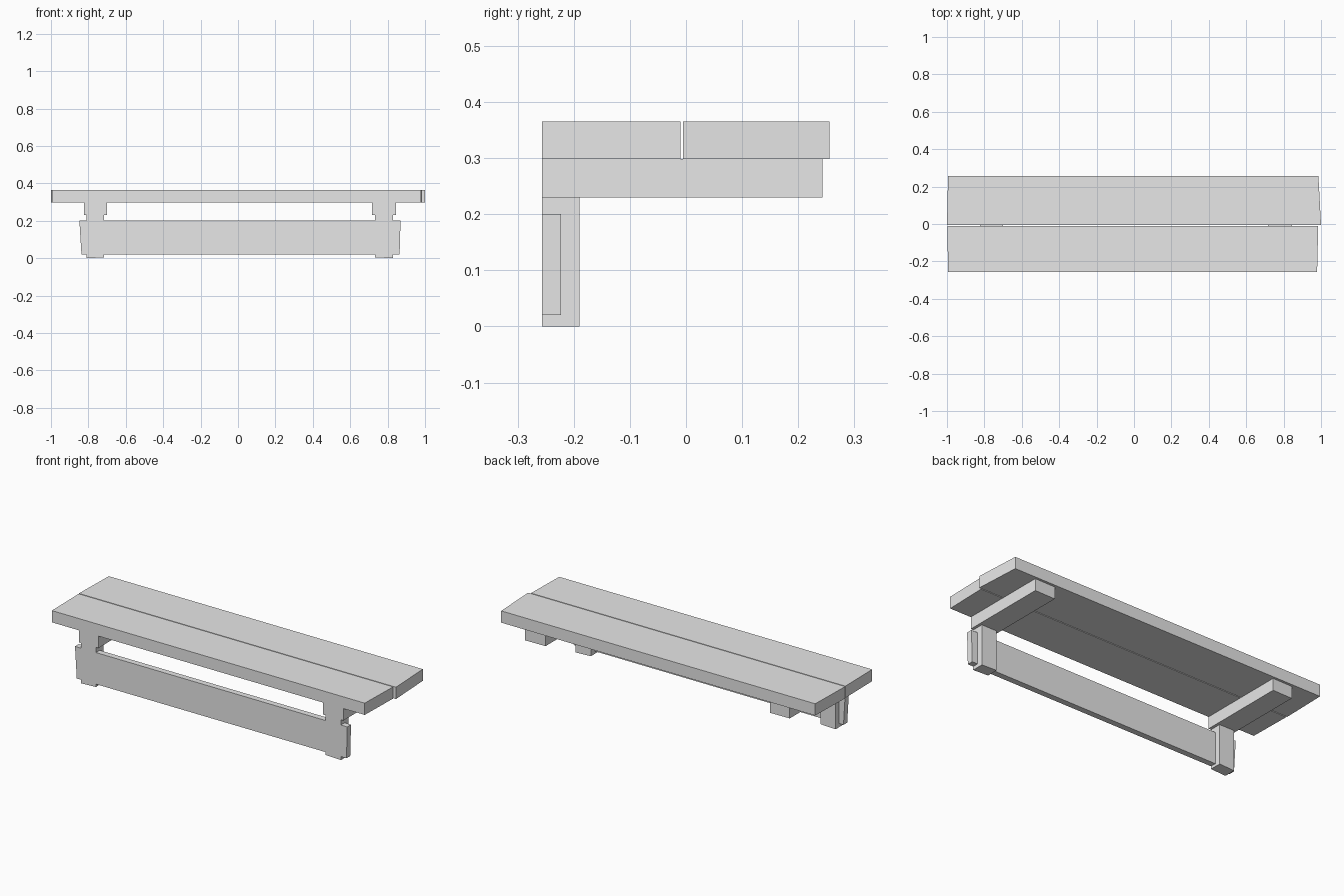
import bpy
import bmesh

cube = bpy.data.objects.get("Cube")
if cube:
    bpy.data.objects.remove(cube, do_unlink=True)

grey = bpy.data.materials.new("plain_grey")
grey.use_nodes = True
colour = (0.8, 0.8, 0.8, 1)
grey.diffuse_color = colour
grey.node_tree.nodes["Principled BSDF"].inputs["Base Color"].default_value = colour


def prism(name, outline, direction):
    """Extrude a flat outline of 3D points along a direction."""
    bm = bmesh.new()
    face = bm.faces.new([bm.verts.new(p) for p in outline])
    result = bmesh.ops.extrude_face_region(bm, geom=[face])
    moved = [g for g in result["geom"] if isinstance(g, bmesh.types.BMVert)]
    bmesh.ops.translate(bm, verts=moved, vec=direction)
    bmesh.ops.recalc_face_normals(bm, faces=bm.faces)
    mesh = bpy.data.meshes.new(name)
    bm.to_mesh(mesh)
    bm.free()
    mesh.materials.append(grey)
    obj = bpy.data.objects.new(name, mesh)
    bpy.context.collection.objects.link(obj)
    return obj


FRONT = -0.257
SEAT_LOW, SEAT_TOP = 0.298, 0.365


def plank(name, outline):
    prism(name, [(x, y, SEAT_LOW) for x, y in outline], (0, 0, SEAT_TOP - SEAT_LOW))


# Seat planks with slightly skewed saw cuts at the ends
plank("front_plank", [(-0.994, FRONT), (0.979, FRONT), (0.985, -0.010), (-0.998, -0.010)])
plank("back_plank", [(-1.0, -0.005), (1.0, -0.005), (0.986, 0.256), (-0.994, 0.256)])

# Leg and cross support at each end; the leg is notched for the front board
leg_profile = [(FRONT, 0.003), (-0.19, 0.003), (-0.19, 0.23), (FRONT, 0.23),
               (FRONT, 0.20), (-0.223, 0.20), (-0.223, 0.02), (FRONT, 0.02)]
for side, leg_x, leg_w, bar_x, bar_w in (("right", -0.81, 0.094, -0.823, 0.123),
                                         ("left", 0.733, 0.096, 0.717, 0.128)):
    leg = prism(side + "_leg", [(leg_x, y, z) for y, z in leg_profile], (leg_w, 0, 0))
    # Feet are cut a little out of square
    for v in leg.data.vertices:
        if v.co.z < 0.01:
            v.co.z = 0.0 if (v.co.x < leg_x + 0.01) == (side == "right") else 0.004
    bar = [(bar_x, FRONT), (bar_x + bar_w, FRONT),
           (bar_x + bar_w, 0.243), (bar_x, 0.241)]
    prism(side + "_cross_support", [(x, y, 0.23) for x, y in bar], (0, 0, SEAT_LOW - 0.23))

# Long front board let into the legs
board = [(-0.837, 0.02), (0.864, 0.02), (0.869, 0.20), (-0.848, 0.20)]
prism("front_board", [(x, FRONT, z) for x, z in board], (0, -0.223 - FRONT, 0))
